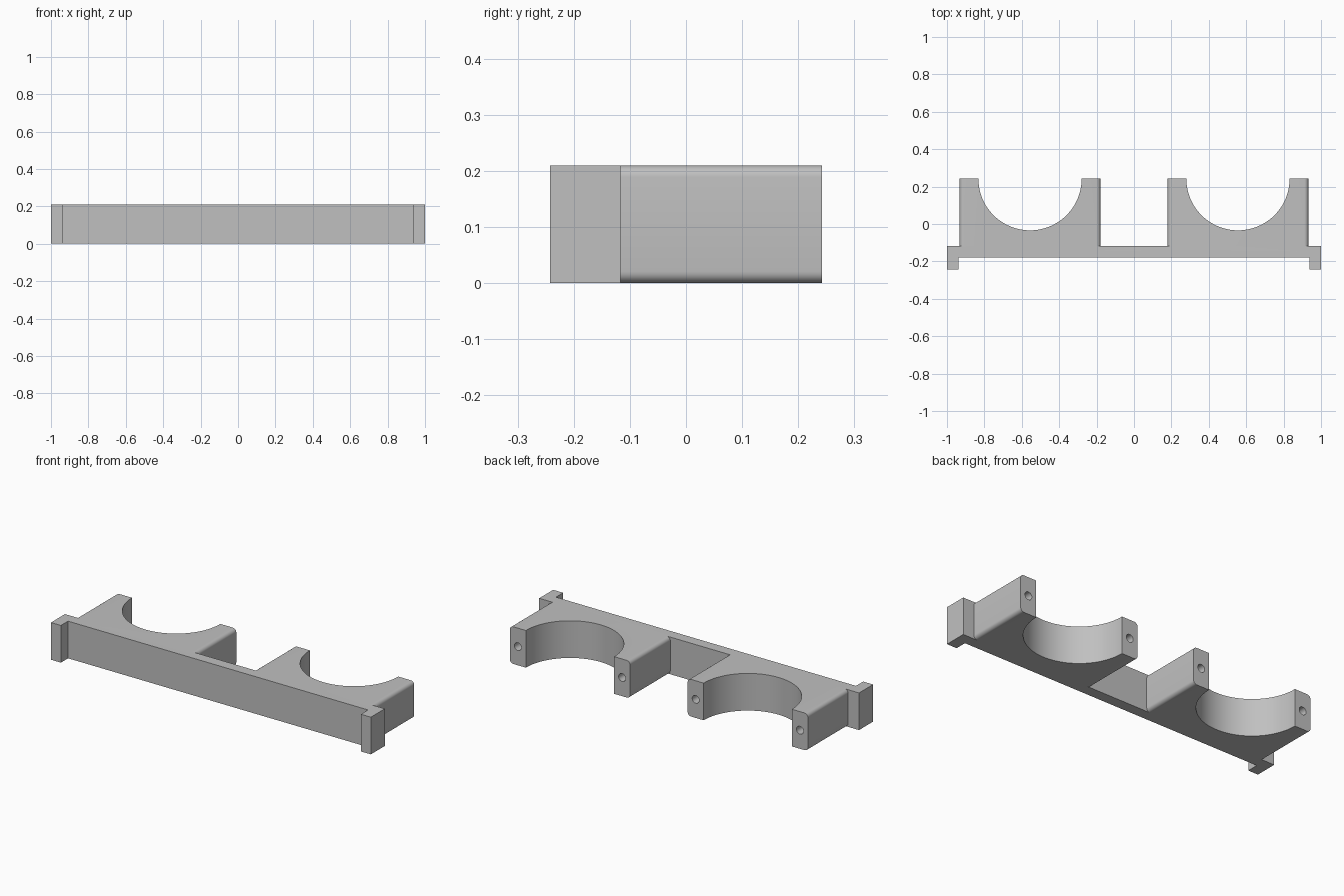
import bpy, bmesh, math
from mathutils import Matrix

cube = bpy.data.objects.get("Cube")
if cube:
    bpy.data.objects.remove(cube, do_unlink=True)

HEIGHT = 0.21
BACK = 0.242            # rear plane where the lugs end
BAR_BACK, BAR_FRONT = -0.117, -0.178
INNER, OUTER = 0.18, 0.932   # cradle block sides
CENTRE = (INNER + OUTER) / 2
RADIUS = 0.276
LUG = (OUTER - INNER) / 2 - RADIUS

grey = bpy.data.materials.new("grey")
grey.use_nodes = True
grey.diffuse_color = (0.53, 0.53, 0.53, 1)
grey.node_tree.nodes["Principled BSDF"].inputs["Base Color"].default_value = grey.diffuse_color


def make_object(name, bm):
    bmesh.ops.recalc_face_normals(bm, faces=bm.faces)
    mesh = bpy.data.meshes.new(name)
    bm.to_mesh(mesh)
    bm.free()
    mesh.materials.append(grey)
    obj = bpy.data.objects.new(name, mesh)
    bpy.context.collection.objects.link(obj)
    return obj


def extrude_outline(name, points):
    bm = bmesh.new()
    face = bm.faces.new([bm.verts.new((x, y, 0)) for x, y in points])
    new = bmesh.ops.extrude_face_region(bm, geom=[face])["geom"]
    verts = [v for v in new if isinstance(v, bmesh.types.BMVert)]
    bmesh.ops.translate(bm, verts=verts, vec=(0, 0, HEIGHT))
    return make_object(name, bm)


def cradle_block(side):
    # Box with its lengthwise edges rounded
    bm = bmesh.new()
    front = (BAR_BACK + BAR_FRONT) / 2
    size = Matrix.Diagonal((OUTER - INNER, BACK - front, HEIGHT, 1))
    place = Matrix.Translation((side * CENTRE, (BACK + front) / 2, HEIGHT / 2))
    bmesh.ops.create_cube(bm, size=1, matrix=place @ size)
    edges = [e for e in bm.edges if abs(e.verts[0].co.y - e.verts[1].co.y) > 0.1]
    bmesh.ops.bevel(bm, geom=edges, offset=0.021, segments=6, profile=0.5, affect='EDGES')
    return make_object("cradle_block", bm)


def cylinder(name, radius, depth, location, segments, rotation=Matrix()):
    bm = bmesh.new()
    bmesh.ops.create_cone(bm, cap_ends=True, segments=segments, radius1=radius,
                          radius2=radius, depth=depth,
                          matrix=Matrix.Translation(location) @ rotation)
    return make_object(name, bm)


def combine(target, tool, operation):
    mod = target.modifiers.new(operation.lower(), 'BOOLEAN')
    mod.operation, mod.solver, mod.object = operation, 'EXACT', tool
    bpy.ops.object.modifier_apply(modifier=mod.name)
    bpy.data.objects.remove(tool, do_unlink=True)


# Front bar with a forward tab at each end
half = [(0.938, BAR_FRONT), (0.938, -BACK), (1, -BACK), (1, BAR_BACK)]
bracket = extrude_outline("double_cradle_bracket",
                          half + [(-x, y) for x, y in reversed(half)])
bpy.context.view_layer.objects.active = bracket
bracket.select_set(True)

for side in (-1, 1):
    # Rounded block with a half-round saddle
    combine(bracket, cradle_block(side), 'UNION')
    combine(bracket, cylinder("saddle_cutter", RADIUS, 1,
                              (side * CENTRE, BACK, HEIGHT / 2), 96), 'DIFFERENCE')
    # Blind screw holes in the lug ends
    for x in (INNER + LUG / 2, OUTER - LUG / 2):
        combine(bracket, cylinder("hole_cutter", 0.022, 0.3, (side * x, BACK, HEIGHT / 2),
                                  24, Matrix.Rotation(math.pi / 2, 4, 'X')), 'DIFFERENCE')

bpy.ops.object.shade_smooth_by_angle(angle=math.radians(30))
